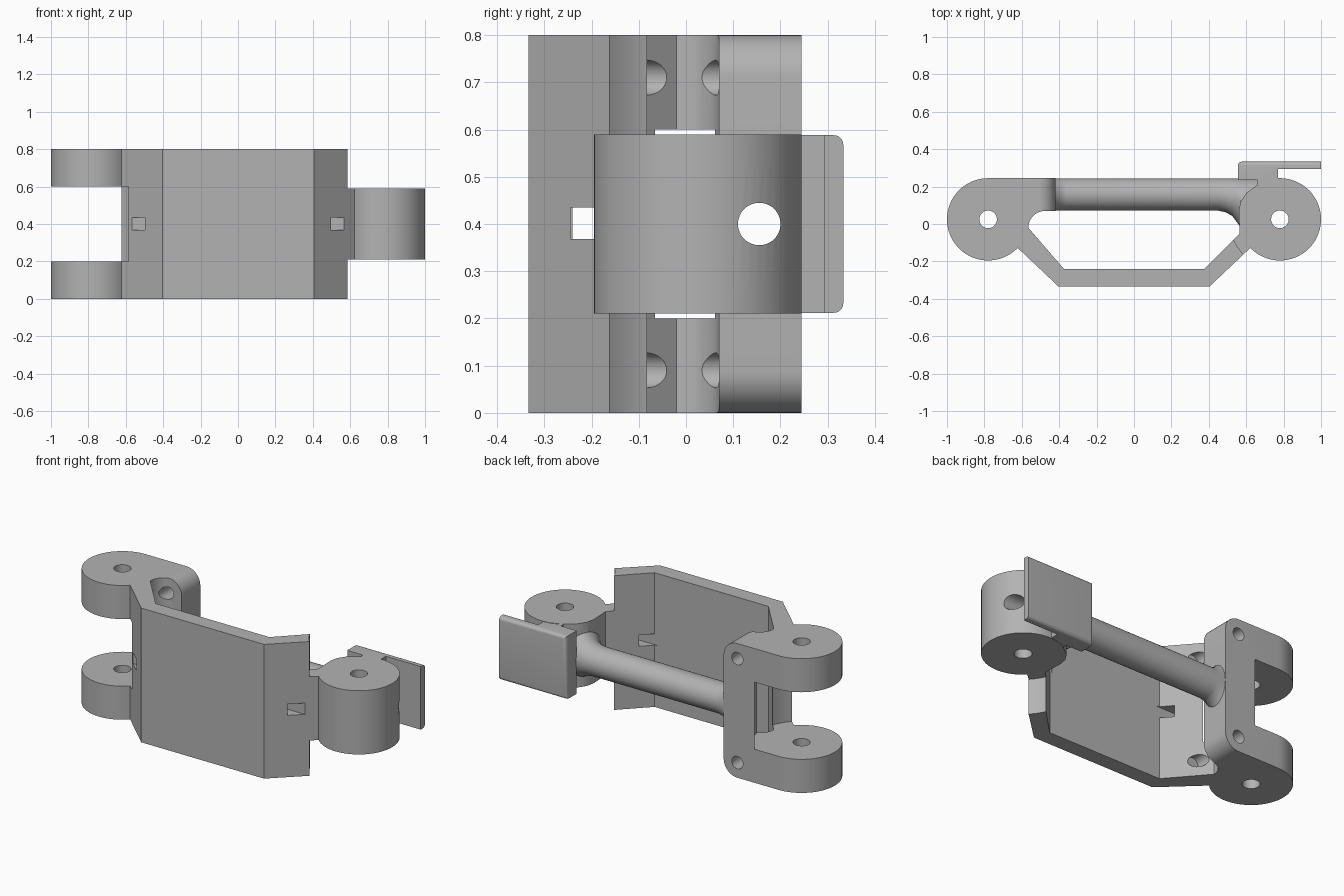
import bpy, bmesh
from math import cos, sin, radians, pi
from mathutils import Matrix, Vector

if "Cube" in bpy.data.objects:
    bpy.data.objects.remove(bpy.data.objects["Cube"])

grey = bpy.data.materials.new("plain grey")
grey.use_nodes = True
grey.diffuse_color = (0.45, 0.45, 0.45, 1)
grey.node_tree.nodes["Principled BSDF"].inputs["Base Color"].default_value = (0.45, 0.45, 0.45, 1)

PIVOT_X, PIVOT_Y, KNUCKLE_R, CLEAR_R = 0.78, 0.025, 0.22, 0.27
ROD_Y, MID_Z, HEIGHT = 0.157, 0.4, 0.8
ARM_X = -0.42


def arc(cx, cy, r, start, end, n):
    return [(cx + r * cos(radians(start + (end - start) * i / n)),
             cy + r * sin(radians(start + (end - start) * i / n))) for i in range(n + 1)]


def finish(name, bm):
    bmesh.ops.recalc_face_normals(bm, faces=bm.faces)
    mesh = bpy.data.meshes.new(name)
    bm.to_mesh(mesh)
    bm.free()
    mesh.materials.append(grey)
    obj = bpy.data.objects.new(name, mesh)
    bpy.context.collection.objects.link(obj)
    return obj


def extrude(points, low, high, axis="z"):
    """Extrude an outline along z (xy outline) or along y (xz outline)."""
    bm = bmesh.new()
    place = (lambda a, b: (a, b, low)) if axis == "z" else (lambda a, b: (a, low, b))
    face = bm.faces.new([bm.verts.new(place(a, b)) for a, b in points])
    new = bmesh.ops.extrude_face_region(bm, geom=[face])["geom"]
    step = Vector((0, 0, high - low)) if axis == "z" else Vector((0, high - low, 0))
    bmesh.ops.translate(bm, vec=step, verts=[v for v in new if isinstance(v, bmesh.types.BMVert)])
    return bm


def cylinder(name, centre, r, length, axis="Z", sides=48):
    bm = bmesh.new()
    turn = {"X": Matrix.Rotation(pi / 2, 4, "Y"), "Y": Matrix.Rotation(pi / 2, 4, "X"),
            "Z": Matrix.Identity(4)}[axis]
    bmesh.ops.create_cone(bm, cap_ends=True, segments=sides, radius1=r, radius2=r,
                          depth=length, matrix=Matrix.Translation(centre) @ turn)
    return finish(name, bm)


def box(name, low, high):
    bm = extrude([(low[0], low[1]), (high[0], low[1]), (high[0], high[1]), (low[0], high[1])],
                 low[2], high[2])
    return finish(name, bm)


def combine(target, tool, operation):
    mod = target.modifiers.new(tool.name, "BOOLEAN")
    mod.object, mod.operation, mod.solver = tool, operation, "EXACT"
    tool.hide_render = True
    bpy.context.view_layer.objects.active = target
    bpy.ops.object.modifier_apply(modifier=mod.name)
    bpy.data.objects.remove(tool)


# Link body: knuckles, bent front plate and rear arm in one outline
outline = arc(-PIVOT_X, PIVOT_Y, KNUCKLE_R, 90, 316, 40)
outline += [(-0.405, -0.333), (0.405, -0.333)]
outline += arc(PIVOT_X, PIVOT_Y, KNUCKLE_R, 224, 488, 46)
outline += [(0.60, 0.165), (0.57, 0.12), (0.56, 0.07), (0.565, -0.05),
            (0.375, -0.24), (-0.375, -0.24)]
outline += arc(-0.475, -0.02, 0.09, 180, 90, 10)
outline += [(ARM_X, 0.07), (ARM_X, 0.245)]
body = finish("link_body", extrude(outline, 0, HEIGHT))

# Clearances that leave two knuckles on one end and one on the other
combine(body, cylinder("left_clearance", (-PIVOT_X, PIVOT_Y, MID_Z), CLEAR_R, 0.4, sides=72), "DIFFERENCE")
for z in (0, HEIGHT):
    combine(body, cylinder("right_clearance", (PIVOT_X, PIVOT_Y, z), CLEAR_R, 0.42, sides=72), "DIFFERENCE")

# Rounded corners and screw holes of the rear arm
for top in (False, True):
    flip = (lambda z: HEIGHT - z) if top else (lambda z: z)
    corner = arc(ARM_X - 0.09, 0.09, 0.09, 270, 360, 10)
    corner += [(ARM_X + 0.02, 0.09), (ARM_X + 0.02, -0.02), (ARM_X - 0.09, -0.02)]
    cutter = finish("corner_cutter", extrude([(x, flip(z)) for x, z in corner], -0.03, 0.3, "y"))
    combine(body, cutter, "DIFFERENCE")
    combine(body, cylinder("screw_cutter", (ARM_X - 0.09, 0.12, flip(0.09)), 0.037, 0.5, "Y", 32), "DIFFERENCE")

# Connecting rod, flared where it meets each end: x, low y, half height
sections = [(-0.44, 0.071, 0.14), (-0.41, 0.071, 0.112), (-0.385, 0.071, 0.094), (-0.36, 0.071, 0.087),
            (0.45, 0.071, 0.087), (0.49, 0.063, 0.09), (0.525, 0.043, 0.1),
            (0.55, 0.01, 0.115), (0.57, -0.02, 0.13), (0.66, -0.02, 0.13)]
bm = bmesh.new()
rings = []
for x, low, half in sections:
    mid, ry = (low + 0.244) / 2, (0.244 - low) / 2
    rings.append([bm.verts.new((x, mid + ry * cos(2 * pi * i / 40), MID_Z + half * sin(2 * pi * i / 40)))
                  for i in range(40)])
for a, b in zip(rings, rings[1:]):
    for i in range(40):
        j = (i + 1) % 40
        bm.faces.new((a[i], a[j], b[j], b[i]))
bm.faces.new(rings[0])
bm.faces.new(rings[-1])
combine(body, finish("connecting_rod", bm), "UNION")

# Rear hook with rounded outer edges
hook = [(0.556, 0.235), (0.66, 0.235), (0.66, 0.18), (0.77, 0.18), (0.77, 0.293),
        (1.0, 0.293), (1.0, 0.333), (0.556, 0.333)]
bm = extrude(hook, 0.212, 0.588)
edges = [e for e in bm.edges if all(v.co.y > 0.33 for v in e.verts)
         and any(v.co.x < 0.6 for v in e.verts)]
bmesh.ops.bevel(bm, geom=edges, offset=0.02, segments=5, profile=0.5, affect="EDGES")
combine(body, finish("rear_hook", bm), "UNION")

# Pivot holes, bore through the rod and slots in the front plate
for side in (-1, 1):
    combine(body, cylinder("pivot_cutter", (side * PIVOT_X, PIVOT_Y, MID_Z), 0.047, 1), "DIFFERENCE")
    xs = sorted((side * 0.36, side * 0.6))
    combine(body, box("slot_cutter", (xs[0], -0.245, 0.368), (xs[1], -0.18, 0.435)), "DIFFERENCE")
combine(body, cylinder("bore_cutter", (0.2, 0.155, MID_Z), 0.045, 1.9, "X"), "DIFFERENCE")

bpy.ops.object.select_all(action="DESELECT")
body.select_set(True)
bpy.context.view_layer.objects.active = body
bpy.ops.object.shade_smooth_by_angle(angle=radians(28))
